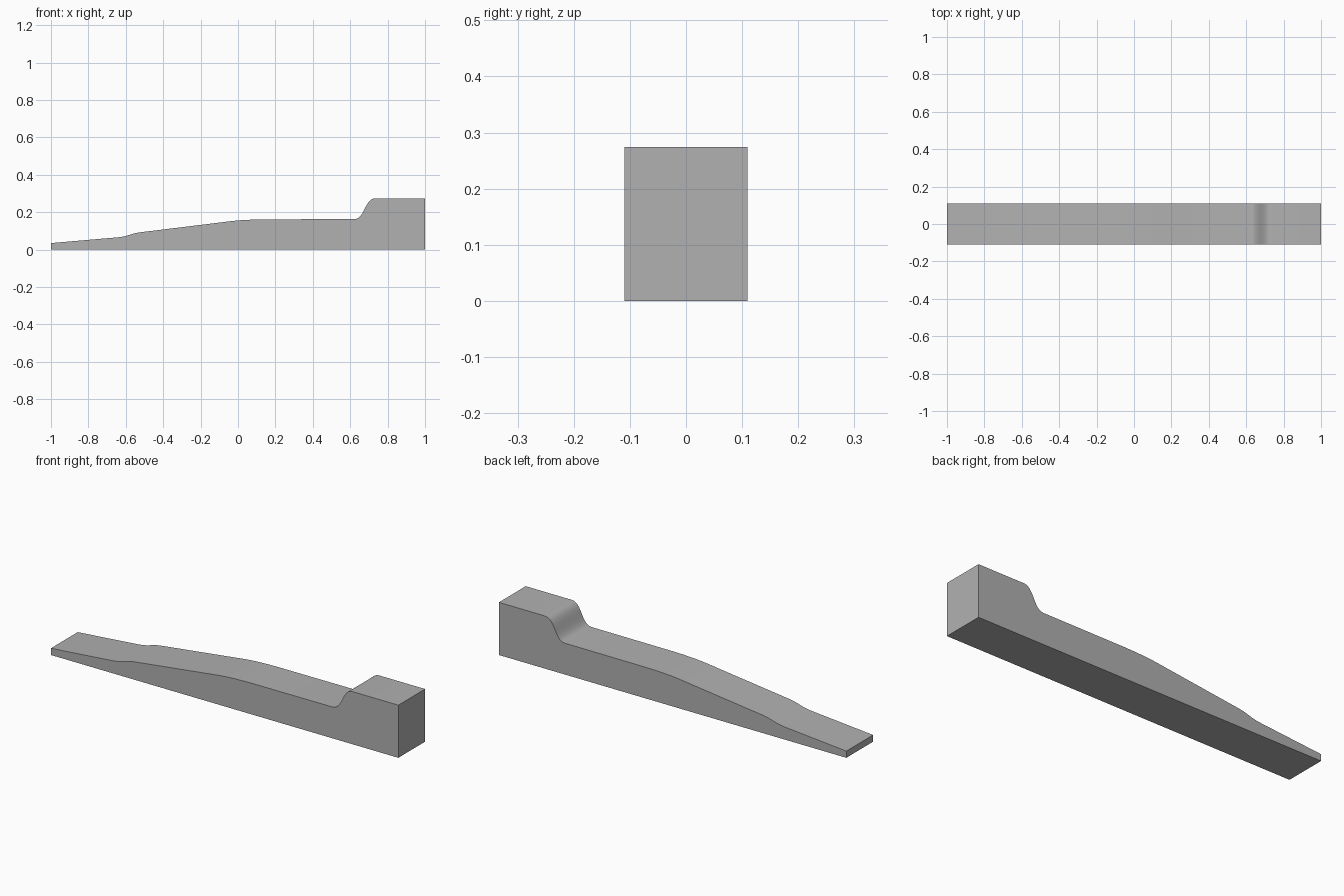
import bpy, bmesh, math
from mathutils import Vector
from mathutils.geometry import interpolate_bezier

if "Cube" in bpy.data.objects:
    bpy.data.objects.remove(bpy.data.objects["Cube"])

HALF_WIDTH = 0.11


def ease(a, b, ha, hb, n):
    """Smooth blend from a to b; ha and hb are the handle offsets."""
    a, b = Vector(a), Vector(b)
    return [tuple(p) for p in interpolate_bezier(a, a + Vector(ha), b - Vector(hb), b, n)]


# Side profile: flat base, thin tip, gentle bump, ramp, level run, raised block
profile = [(-1.0, 0.0), (1.0, 0.0), (1.0, 0.274)]
top = [(-1.0, 0.035)]
top += ease((-0.64, 0.066), (-0.52, 0.093), (0.05, 0.005), (0.05, 0.006), 8)
top += ease((-0.12, 0.142), (0.15, 0.162), (0.10, 0.0125), (0.14, 0.002), 8)
top += ease((0.62, 0.163), (0.735, 0.274), (0.06, 0.0), (0.06, 0.0), 16)
profile += reversed(top)

# Extrude the profile across the width
bm = bmesh.new()
face = bm.faces.new([bm.verts.new((x, -HALF_WIDTH, z)) for x, z in profile])
ext = bmesh.ops.extrude_face_region(bm, geom=[face], use_keep_orig=True)
moved = [v for v in ext["geom"] if isinstance(v, bmesh.types.BMVert)]
bmesh.ops.translate(bm, verts=moved, vec=(0, 2 * HALF_WIDTH, 0))
bmesh.ops.recalc_face_normals(bm, faces=bm.faces)
mesh = bpy.data.meshes.new("stepped_wedge")
bm.to_mesh(mesh)
bm.free()

# Darker grey finish
grey = bpy.data.materials.new("dark_grey")
grey.diffuse_color = (0.44, 0.44, 0.44, 1.0)
grey.use_nodes = True
grey.node_tree.nodes["Principled BSDF"].inputs["Base Color"].default_value = grey.diffuse_color
mesh.materials.append(grey)

wedge = bpy.data.objects.new("stepped_wedge", mesh)
bpy.context.collection.objects.link(wedge)
bpy.context.view_layer.objects.active = wedge
wedge.select_set(True)
bpy.ops.object.shade_smooth_by_angle(angle=math.radians(30))
